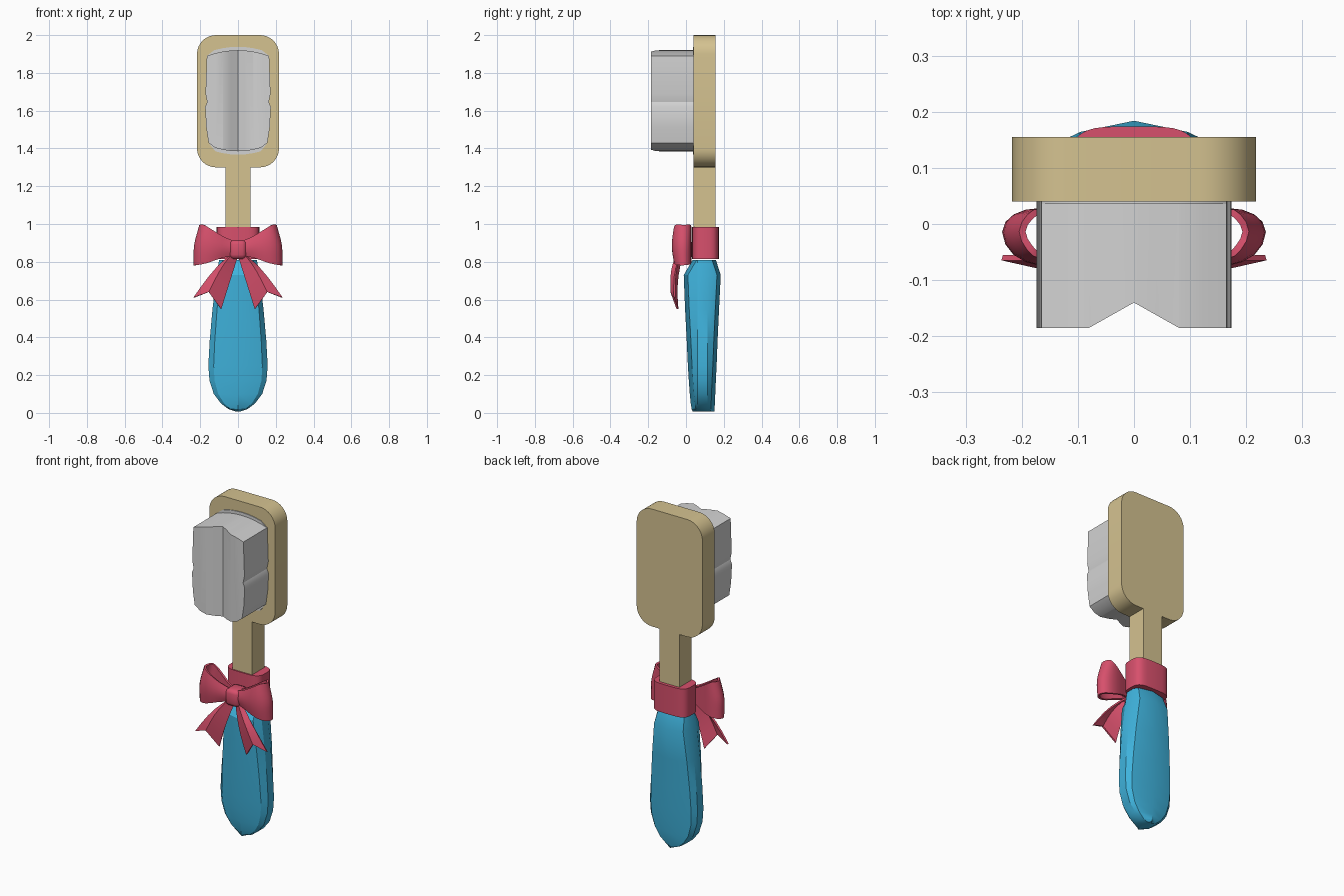
import bpy, bmesh, math
from mathutils import Vector

cube = bpy.data.objects.get("Cube")
if cube:
    bpy.data.objects.remove(cube, do_unlink=True)


def material(name, color):
    m = bpy.data.materials.new(name)
    m.diffuse_color = (*color, 1)
    m.use_nodes = True
    m.node_tree.nodes["Principled BSDF"].inputs["Base Color"].default_value = (*color, 1)
    return m


wood = material("tan wood", (0.66, 0.54, 0.28))
blue = material("blue grip", (0.05, 0.45, 0.72))
red = material("red ribbon", (0.68, 0.08, 0.15))
grey = material("grey bristle", (0.65, 0.65, 0.65))


def finish(name, bm, mat, angle=30, mirror=False, subsurf=0, thick=0, bevel=0):
    """Turn a bmesh into an object, apply its modifiers and shade it."""
    bmesh.ops.recalc_face_normals(bm, faces=bm.faces[:])
    mesh = bpy.data.meshes.new(name)
    bm.to_mesh(mesh)
    bm.free()
    ob = bpy.data.objects.new(name, mesh)
    bpy.context.collection.objects.link(ob)
    mesh.materials.append(mat)
    if subsurf:
        ob.modifiers.new("smooth", 'SUBSURF').levels = subsurf
    if thick:
        s = ob.modifiers.new("thickness", 'SOLIDIFY')
        s.thickness, s.offset = thick, 0
    if bevel:
        b = ob.modifiers.new("bevel", 'BEVEL')
        b.width, b.segments = bevel, 2
    if mirror:
        ob.modifiers.new("mirror", 'MIRROR').use_mirror_merge = False
    bpy.ops.object.select_all(action='DESELECT')
    ob.select_set(True)
    bpy.context.view_layer.objects.active = ob
    bpy.ops.object.convert(target='MESH')
    bpy.ops.object.shade_smooth_by_angle(angle=math.radians(angle))
    return ob


def prism(points, offset):
    """Extrude a closed outline along an offset."""
    bm = bmesh.new()
    face = bm.faces.new([bm.verts.new(p) for p in points])
    out = bmesh.ops.extrude_face_region(bm, geom=[face], use_keep_orig=True)
    moved = [v for v in out["geom"] if isinstance(v, bmesh.types.BMVert)]
    bmesh.ops.translate(bm, verts=moved, vec=Vector(offset))
    return bm


def loft(rows, closed=False):
    """Join rows of points with quads; closed rows also get end caps."""
    bm = bmesh.new()
    grid = [[bm.verts.new(p) for p in r] for r in rows]
    n = len(grid[0])
    for a, b in zip(grid, grid[1:]):
        for i in range(n if closed else n - 1):
            j = (i + 1) % n
            bm.faces.new((a[i], a[j], b[j], b[i]))
    if closed:
        bm.faces.new(grid[0])
        bm.faces.new(grid[-1])
    return bm


def mirrored(half):
    """Complete an outline given as its +x half."""
    return half + [(-x, z) for x, z in reversed(half) if x > 0]


def arc(cx, cz, r, start, end, steps=8):
    angles = [math.radians(start + (end - start) * i / steps) for i in range(steps + 1)]
    return [(cx + r * math.cos(a), cz + r * math.sin(a)) for a in angles]


# Paddle-shaped head with its neck
half = arc(0.117, 1.9, 0.1, 90, 0) + arc(0.117, 1.4, 0.1, 0, -90)
half += [(0.065, 1.3), (0.065, 0.85)]
finish("head_and_neck", prism([(x, 0.04, z) for x, z in mirrored(half)], (0, 0.115, 0)), wood)

# Bristle block: arched outline, with a V groove along the front
side = [(0.165, 1.89), (0.172, 1.69), (0.163, 1.645), (0.174, 1.62),
        (0.168, 1.51), (0.156, 1.43)]


def block_outline(grow):
    top = [(x, 1.92 + grow - 0.03 * (x / 0.165) ** 2) for x in (0, 0.04, 0.08, 0.125)]
    low = [(x, 1.385 - grow + 0.03 * (x / 0.155) ** 2) for x in (0.12, 0.08, 0.04, 0)]
    return mirrored(top + side + low)


bm = prism([(x, -0.185, z) for x, z in block_outline(0)], (0, 0.23, 0))
for x in (-0.08, 0, 0.08):
    bmesh.ops.bisect_plane(bm, geom=bm.verts[:] + bm.edges[:] + bm.faces[:],
                           plane_co=(x, 0, 0), plane_no=(1, 0, 0))
for v in bm.verts:
    if v.co.y < -0.18 and abs(v.co.x) < 0.08:
        v.co.y += 0.045 * (1 - abs(v.co.x) / 0.08)
finish("bristles", bm, grey, angle=31)
finish("bristle_base", prism([(x, 0.036, z) for x, z in block_outline(0.018)], (0, 0.006, 0)), grey)

# Grip: ridged cross-sections (height, half width, front ridge, back ridge)
sections = [(0.81, 0.10, 0.035, 0.158), (0.73, 0.113, -0.012, 0.184),
            (0.55, 0.135, -0.005, 0.175), (0.38, 0.15, 0.004, 0.167),
            (0.25, 0.157, 0.01, 0.162), (0.17, 0.151, 0.015, 0.158),
            (0.1, 0.128, 0.02, 0.155), (0.05, 0.09, 0.025, 0.153),
            (0.02, 0.05, 0.03, 0.151), (0.008, 0.015, 0.035, 0.15)]
rows = []
for z, w, front, back in sections:
    ring = mirrored([(0, front), (0.82 * w, front + 0.022), (w, 0.06), (w, 0.115),
                     (0.85 * w, back - 0.02), (0, back)])
    rows.append([(x, y, z) for x, y in ring])
finish("grip", loft(rows, closed=True), blue, angle=25)

# Ribbon band around the neck
band = []
for i in range(32):
    a = math.tau * i / 32
    c, s = math.cos(a), math.sin(a)
    band.append((0.113 * math.copysign(abs(c) ** 0.5, c),
                 0.103 + 0.071 * math.copysign(abs(s) ** 0.6, s), 0.815))
finish("ribbon_band", prism(band, (0, 0, 0.17)), red, angle=35)

# Bow loops: ribbon out from the knot, round and back (x, y, low, high)
path = [(0.02, -0.035, 0.83, 0.91), (0.06, -0.042, 0.83, 0.92),
        (0.11, -0.058, 0.815, 0.95), (0.17, -0.06, 0.79, 0.99),
        (0.215, -0.045, 0.783, 1.0), (0.236, -0.013, 0.78, 0.99),
        (0.215, 0.015, 0.785, 1.0), (0.17, 0.026, 0.79, 0.99),
        (0.11, 0.015, 0.815, 0.95), (0.06, -0.005, 0.83, 0.92), (0.02, -0.01, 0.83, 0.91)]
rows = []
for x, y, low, high in path:
    bulge = -0.012 if y < -0.02 else 0
    rows.append([(x - 0.06 * (t - 0.5) * (x > 0.2) * (t > 0.5),
                  y + bulge * math.sin(math.pi * t), low + (high - low) * t)
                 for t in (0, 0.25, 0.5, 0.75, 1)])
finish("bow_loops", loft(rows), red, angle=50, mirror=True, subsurf=1, thick=0.012)

# Bow tails: folded ribbons with notched ends
top, end = [(0.03, -0.02, 0.84), (0.02, -0.035, 0.85), (0.0, -0.02, 0.84)], \
           [(0.235, -0.06, 0.61), (0.155, -0.078, 0.64), (0.09, -0.045, 0.55)]
rows = []
for k in range(6):
    t = k / 5
    row = []
    for a, b in zip(top, end):
        p = Vector(a).lerp(Vector(b), t)
        p.y -= 0.015 * math.sin(math.pi * t)
        p.z += 0.02 * math.sin(math.pi * t) * (b is not end[2])
        row.append(p)
    rows.append(row)
finish("bow_tails", loft(rows), red, angle=25, mirror=True, thick=0.01)

# Bow knot
bm = bmesh.new()
bmesh.ops.create_cube(bm, size=1)
for v in bm.verts:
    v.co = Vector((v.co.x * 0.09, v.co.y * 0.1 - 0.015, v.co.z * 0.1 + 0.865))
finish("bow_knot", bm, red, angle=50, bevel=0.022)
